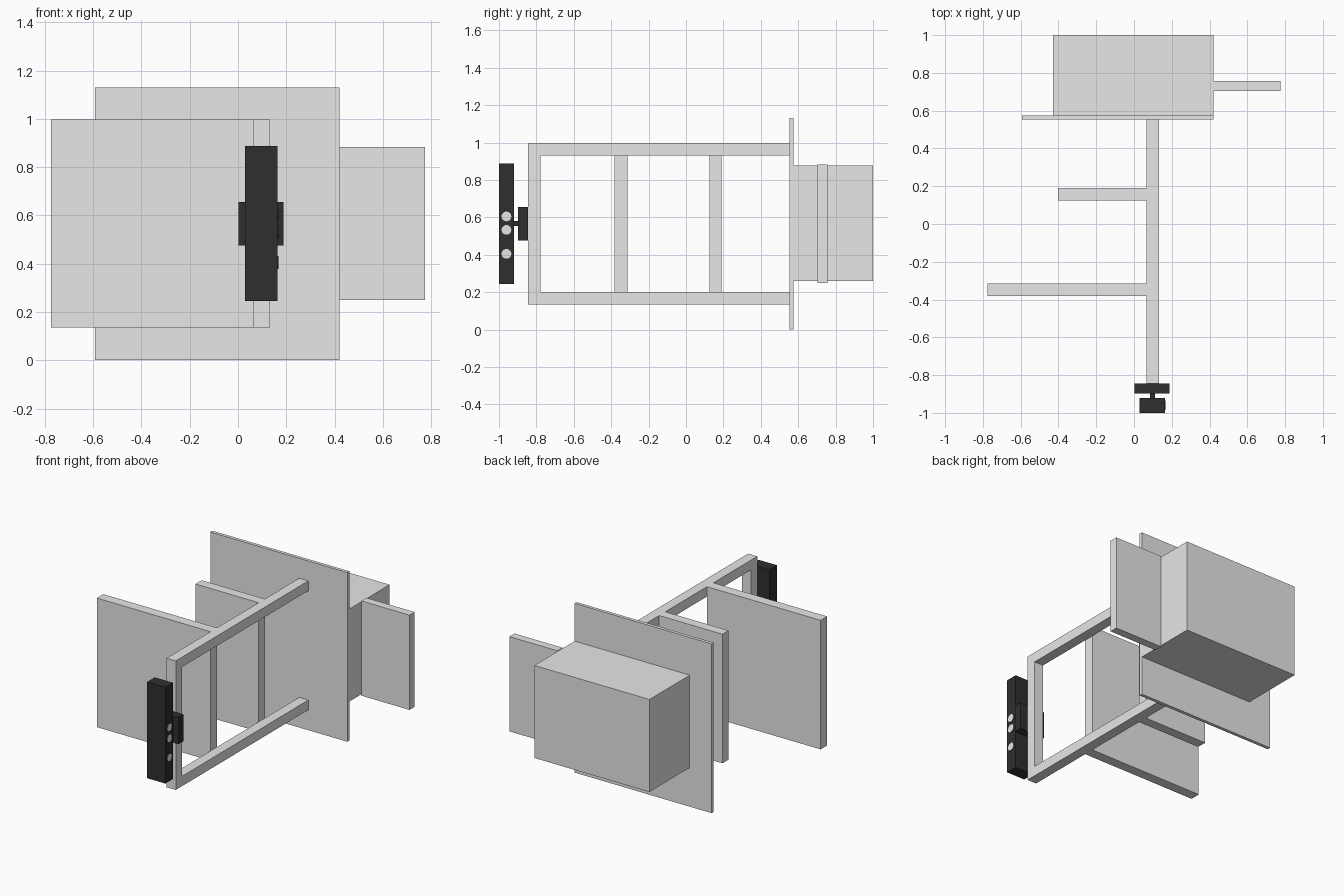
import bpy
import math

cube = bpy.data.objects.get("Cube")
if cube:
    bpy.data.objects.remove(cube, do_unlink=True)


def material(name, rgb):
    m = bpy.data.materials.new(name)
    m.use_nodes = True
    m.diffuse_color = (*rgb, 1)
    m.node_tree.nodes["Principled BSDF"].inputs["Base Color"].default_value = (*rgb, 1)
    return m


grey = material("light grey", (0.8, 0.8, 0.8))
black = material("soft black", (0.028, 0.028, 0.028))


def finish(name, mat):
    ob = bpy.context.object
    ob.name = ob.data.name = name
    ob.data.materials.append(mat)
    return ob


def box(name, x, y, z, mat=grey):
    """Box spanning the given (low, high) range on each axis."""
    bpy.ops.mesh.primitive_cube_add(size=1, location=[(a + b) / 2 for a, b in (x, y, z)])
    ob = bpy.context.object
    ob.scale = [b - a for a, b in (x, y, z)]
    bpy.ops.object.transform_apply(location=False, rotation=False, scale=True)
    return finish(name, mat)


# Frame: two long rails joined by a front post
RAIL_X = (0.065, 0.132)
BOTTOM, TOP, THICK = 0.135, 0.997, 0.066
box("lower_rail", RAIL_X, (-0.845, 0.555), (BOTTOM, BOTTOM + THICK))
box("upper_rail", RAIL_X, (-0.845, 0.555), (TOP - THICK, TOP))
box("front_post", RAIL_X, (-0.845, -0.779), (BOTTOM + THICK, TOP - THICK))

# Side panels standing off the frame
box("front_side_panel", (-0.775, RAIL_X[0]), (-0.382, -0.314), (BOTTOM, TOP))
box("middle_side_panel", (-0.402, RAIL_X[0]), (0.125, 0.19), (BOTTOM, TOP))

# Back plate, rear housing and its side fin
box("back_plate", (-0.592, 0.42), (0.553, 0.575), (0.0, 1.13))
box("rear_housing", (-0.43, 0.42), (0.575, 1.0), (0.26, 0.878))
box("rear_side_fin", (0.42, 0.775), (0.703, 0.757), (0.25, 0.883))

# Black sensor bar with its mount
box("mount_block", (0.003, 0.188), (-0.897, -0.845), (0.475, 0.655), black)
box("mount_stem", (0.084, 0.11), (-0.92, -0.897), (0.555, 0.58), black)
box("sensor_bar", (0.029, 0.163), (-1.0, -0.92), (0.245, 0.888), black)

# Round lenses on the left face of the bar: black rims with grey faces
for i, z in enumerate((0.605, 0.533, 0.405), 1):
    for part, x, depth, mat in (("rim", 0.1645, 0.005, black), ("face", 0.1675, 0.001, grey)):
        bpy.ops.mesh.primitive_cylinder_add(vertices=32, radius=0.026, depth=depth,
                                            location=(x, -0.96, z),
                                            rotation=(0, math.pi / 2, 0))
        finish(f"lens_{part}_{i}", mat)
        bpy.ops.object.shade_smooth_by_angle()
